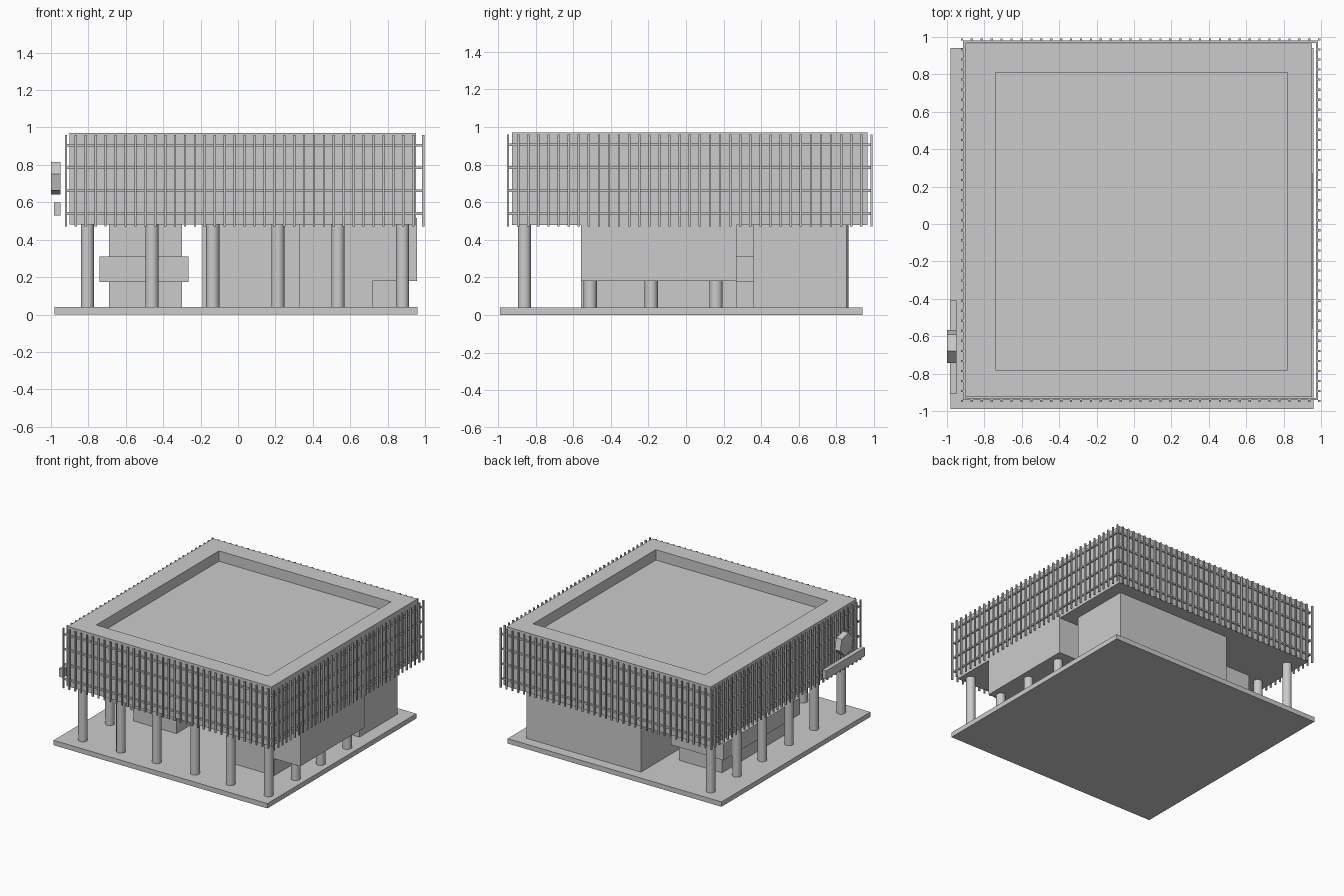
import bpy, bmesh, math
from mathutils import Matrix, Vector

if "Cube" in bpy.data.objects:
    bpy.data.objects.remove(bpy.data.objects["Cube"])


def finish(name, bm):
    bmesh.ops.recalc_face_normals(bm, faces=bm.faces)
    me = bpy.data.meshes.new(name)
    bm.to_mesh(me)
    bm.free()
    ob = bpy.data.objects.new(name, me)
    bpy.context.collection.objects.link(ob)
    return ob


def add_box(bm, x0, x1, y0, y1, z0, z1):
    c = Vector(((x0 + x1) / 2, (y0 + y1) / 2, (z0 + z1) / 2))
    m = Matrix.Translation(c) @ Matrix.Diagonal((x1 - x0, y1 - y0, z1 - z0, 1))
    return bmesh.ops.create_cube(bm, size=1, matrix=m)["verts"]


def box(name, *dims):
    bm = bmesh.new()
    add_box(bm, *dims)
    return finish(name, bm)


# Base slab
box("base_slab", -0.98, 0.96, -0.99, 0.94, 0, 0.04)

# Upper storey with a sunken roof inside the parapet
bm = bmesh.new()
add_box(bm, -0.90, 0.953, -0.925, 0.965, 0.48, 0.97)
top = max(bm.faces, key=lambda f: f.calc_center_median().z)
bmesh.ops.inset_region(bm, faces=[top], thickness=0.15)
for v in top.verts:
    v.co.x = -0.74 if v.co.x < 0 else 0.82
    v.co.y = -0.78 if v.co.y < 0 else 0.81
ret = bmesh.ops.extrude_face_region(bm, geom=[top])
for v in [g for g in ret["geom"] if isinstance(g, bmesh.types.BMVert)]:
    v.co.z -= 0.085
if top.is_valid:
    bmesh.ops.delete(bm, geom=[top], context="FACES_ONLY")
finish("upper_storey", bm)

# Slatted screen: vertical slats on four sides
X0, X1, Y0, Y1 = -0.92, 0.99, -0.947, 0.987
N, H = 36, 0.006
bm = bmesh.new()
for i in range(N + 1):
    x = X0 + (X1 - X0) * i / N
    y = Y0 + (Y1 - Y0) * i / N
    for px, py in [(x, Y0), (x, Y1)] + ([(X0, y), (X1, y)] if 0 < i < N else []):
        add_box(bm, px - H, px + H, py - H, py + H, 0.47, 0.96)
finish("screen_slats", bm)

# Horizontal rails just inside the slats
bm = bmesh.new()
rx0, rx1, ry0, ry1 = X0 + H, X1 - H, Y0 + H, Y1 - H
t = 0.012
for z in (0.54, 0.662, 0.785, 0.906):
    za, zb = z - 0.007, z + 0.007
    add_box(bm, rx0, rx1, ry0, ry0 + t, za, zb)
    add_box(bm, rx0, rx1, ry1 - t, ry1, za, zb)
    add_box(bm, rx0, rx0 + t, ry0 + t, ry1 - t, za, zb)
    add_box(bm, rx1 - t, rx1, ry0 + t, ry1 - t, za, zb)
finish("screen_rails", bm)

# Columns: front row, left row, and those carrying the right overhang
xs = (-0.805, -0.46, -0.135, 0.213, 0.535, 0.88)
ys = (-0.51, -0.185, 0.16, 0.49, 0.83)
spots = [(x, -0.86, 0.48) for x in xs]
spots += [(xs[0], y, 0.48) for y in ys]
spots += [(xs[-1], y, 0.18) for y in ys[:3]]
bm = bmesh.new()
for x, y, h in spots:
    bmesh.ops.create_cone(bm, cap_ends=True, segments=24, radius1=0.035, radius2=0.035,
                          depth=h - 0.04,
                          matrix=Matrix.Translation((x, y, (h + 0.04) / 2)))
cols = finish("columns", bm)
bpy.context.view_layer.objects.active = cols
cols.select_set(True)
bpy.ops.object.shade_smooth_by_angle(angle=math.radians(35))

# Right-hand room with an overhang (stepped profile pushed along y)
bm = bmesh.new()
prof = [(0.33, 0.04), (0.72, 0.04), (0.72, 0.18), (0.957, 0.18), (0.957, 0.515), (0.33, 0.515)]
face = bm.faces.new([bm.verts.new((x, -0.56, z)) for x, z in prof])
ret = bmesh.ops.extrude_face_region(bm, geom=[face])
for v in [g for g in ret["geom"] if isinstance(g, bmesh.types.BMVert)]:
    v.co.y = 0.27
finish("overhanging_room", bm)

# Back room
box("back_room", -0.19, 0.85, 0.36, 0.855, 0.04, 0.48)

# Left kiosk with a counter band around it
box("kiosk", -0.69, -0.30, -0.37, 0.52, 0.04, 0.48)
box("kiosk_counter", -0.74, -0.265, -0.42, 0.57, 0.175, 0.31)

# Sign pieces on the left side: bar and hexagonal plaque
box("sign_bar", -0.985, -0.95, -0.91, -0.41, 0.53, 0.60)
bm = bmesh.new()
hexa = [(-0.655 + 0.09 * math.cos(math.radians(45 + 60 * k)),
         0.728 + 0.09 * math.sin(math.radians(45 + 60 * k))) for k in range(6)]
face = bm.faces.new([bm.verts.new((-1.0, y, z)) for y, z in hexa])
ret = bmesh.ops.extrude_face_region(bm, geom=[face])
for v in [g for g in ret["geom"] if isinstance(g, bmesh.types.BMVert)]:
    v.co.x = -0.95
finish("sign_plaque", bm)
